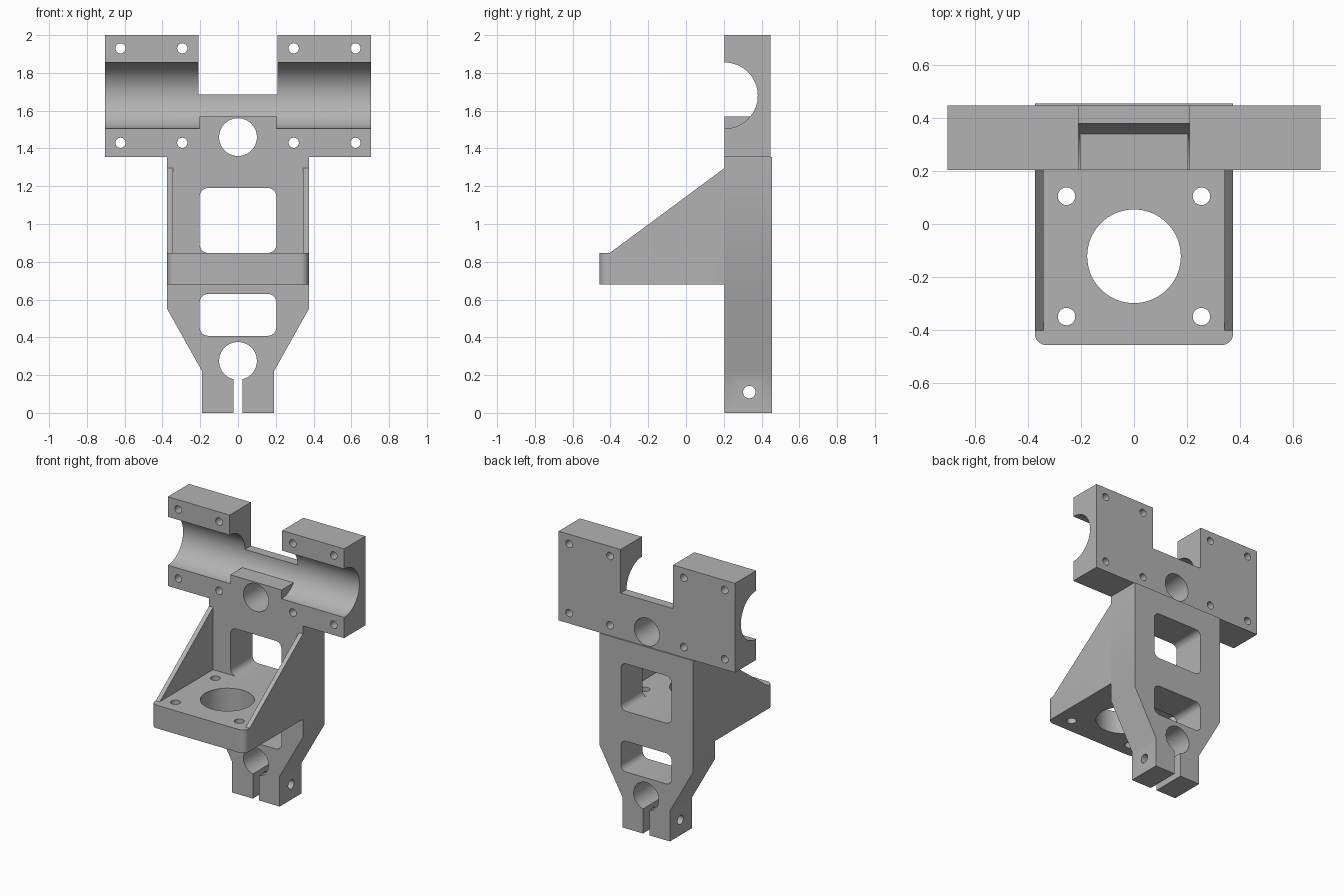
import bpy, bmesh, math

if "Cube" in bpy.data.objects:
    bpy.data.objects.remove(bpy.data.objects["Cube"], do_unlink=True)

grey = bpy.data.materials.new("plain grey")
grey.use_nodes = True
grey.diffuse_color = (0.45, 0.45, 0.45, 1)
grey.node_tree.nodes["Principled BSDF"].inputs["Base Color"].default_value = grey.diffuse_color

FRONT, BACK = 0.205, 0.455


def rect(a0, a1, b0, b1):
    return [(a0, b0), (a1, b0), (a1, b1), (a0, b1)]


def circle(a, b, r, n=64):
    return [(a + r * math.cos(math.tau * i / n), b + r * math.sin(math.tau * i / n)) for i in range(n)]


def rounded(a0, a1, b0, b1, r, n=8):
    pts = []
    corners = [(a1 - r, b1 - r), (a0 + r, b1 - r), (a0 + r, b0 + r), (a1 - r, b0 + r)]
    for q, (a, b) in enumerate(corners):
        for i in range(n + 1):
            t = (q + i / n) * math.pi / 2
            pts.append((a + r * math.cos(t), b + r * math.sin(t)))
    return pts


def prism(name, profile, axis, lo, hi):
    """Extrude a closed profile along one axis."""
    place = {"x": lambda a, b, t: (t, a, b),
             "y": lambda a, b, t: (a, t, b),
             "z": lambda a, b, t: (a, b, t)}[axis]
    bm = bmesh.new()
    face = bm.faces.new([bm.verts.new(place(a, b, lo)) for a, b in profile])
    new = bmesh.ops.extrude_face_region(bm, geom=[face])["geom"]
    bmesh.ops.translate(bm, vec=place(0, 0, hi - lo),
                        verts=[v for v in new if isinstance(v, bmesh.types.BMVert)])
    bmesh.ops.recalc_face_normals(bm, faces=bm.faces)
    mesh = bpy.data.meshes.new(name)
    bm.to_mesh(mesh)
    bm.free()
    mesh.materials.append(grey)
    ob = bpy.data.objects.new(name, mesh)
    bpy.context.collection.objects.link(ob)
    return ob


def select(ob):
    bpy.ops.object.select_all(action="DESELECT")
    ob.select_set(True)
    bpy.context.view_layer.objects.active = ob


def combine(ob, profile, axis, lo=-1, hi=1, operation="DIFFERENCE"):
    """Cut a prism out of a part, or add it."""
    tool = prism("tool", profile, axis, lo, hi)
    mod = ob.modifiers.new("combine", "BOOLEAN")
    mod.operation, mod.solver, mod.object = operation, "EXACT", tool
    select(ob)
    bpy.ops.object.modifier_apply(modifier=mod.name)
    bpy.data.objects.remove(tool, do_unlink=True)


# Bearing head with a half-round channel and a centre notch
head = prism("bearing_head", rect(-0.705, 0.705, 1.355, 2), "y", FRONT, 0.447)
combine(head, circle(FRONT, 1.68, 0.175), "x")
combine(head, rect(-0.21, 0.21, 1.685, 2.2), "y")
# Raised block that bridges the channel floor
combine(head, rect(FRONT, 0.36, 1.45, 1.57), "x", -0.205, 0.205, "UNION")
combine(head, circle(0, 1.46, 0.1), "y")
for x in (-0.622, -0.295, 0.295, 0.622):
    for z in (1.43, 1.93):
        combine(head, circle(x, z, 0.027, 32), "y")

# Back plate tapering into a split clamp
half = [(0.19, 0), (0.19, 0.22), (0.375, 0.55), (0.375, 1.355)]
plate = prism("back_plate", half + [(-x, z) for x, z in reversed(half)], "y", FRONT, BACK)
combine(plate, rounded(-0.203, 0.203, 0.847, 1.19, 0.045), "y")
combine(plate, rounded(-0.203, 0.203, 0.408, 0.63, 0.045), "y")
combine(plate, circle(0, 0.275, 0.1), "y")
combine(plate, rect(-0.025, 0.025, -0.2, 0.25), "y")
combine(plate, circle(0.335, 0.11, 0.033, 32), "x")

# Motor shelf with rounded front corners
shelf = prism("motor_shelf", rounded(-0.375, 0.375, -0.458, 0.3, 0.045), "z", 0.68, 0.847)
combine(shelf, rect(-1, 1, FRONT, 1), "z")
combine(shelf, circle(0, -0.122, 0.177), "z")
for x in (-0.255, 0.255):
    for y in (-0.35, 0.105):
        combine(shelf, circle(x, y, 0.033, 32), "z")

# Triangular side gussets
slope = [(-0.403, 0.847), (FRONT, 0.847), (FRONT, 1.297)]
right = prism("right_gusset", slope, "x", -0.375, -0.343)
left = prism("left_gusset", slope, "x", 0.343, 0.375)

for part in (head, plate, shelf, right, left):
    select(part)
    bpy.ops.object.shade_smooth_by_angle(angle=math.radians(30))
